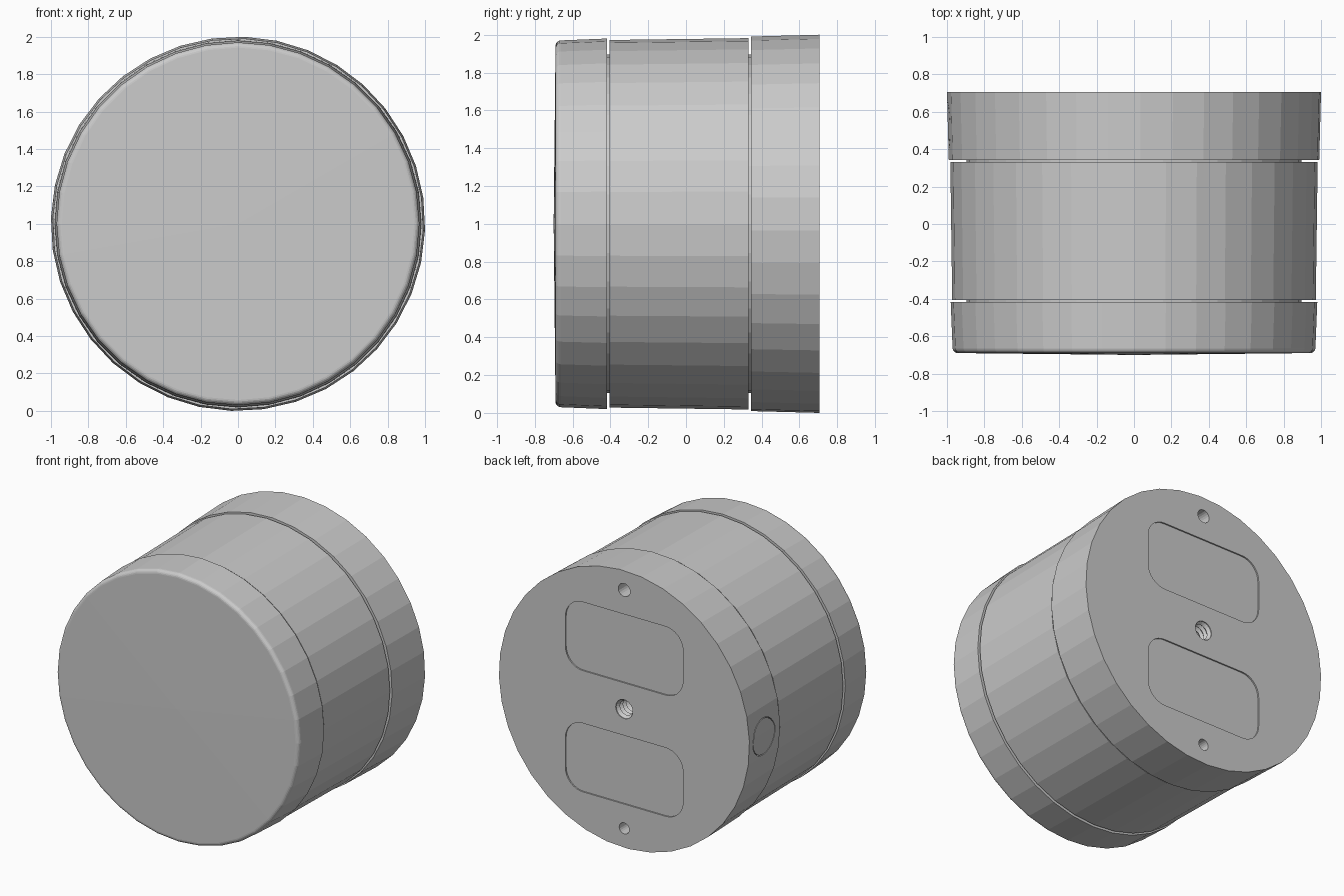
import bpy, bmesh, math

if "Cube" in bpy.data.objects:
    bpy.data.objects.remove(bpy.data.objects["Cube"])

CZ = 1.0      # height of the round body's axis
BACK = 0.705  # y of the flat back face


def finish(name, bm):
    bmesh.ops.recalc_face_normals(bm, faces=bm.faces)
    me = bpy.data.meshes.new(name)
    bm.to_mesh(me)
    bm.free()
    ob = bpy.data.objects.new(name, me)
    bpy.context.collection.objects.link(ob)
    return ob


def lathe(name, profile, sides=36, phase=0.0, x=0.0, z=CZ):
    """Revolve (radius, y) points around a y axis; radius 0 makes a pole."""
    bm = bmesh.new()
    rings = []
    for r, y in profile:
        if r == 0:
            rings.append([bm.verts.new((x, y, z))])
            continue
        rings.append([bm.verts.new((x + r * math.cos(phase + math.tau * i / sides), y,
                                    z + r * math.sin(phase + math.tau * i / sides)))
                      for i in range(sides)])
    for a, b in zip(rings, rings[1:]):
        for i in range(sides):
            j = (i + 1) % sides
            quad = [a[i % len(a)], a[j % len(a)], b[j % len(b)], b[i % len(b)]]
            bm.faces.new(list(dict.fromkeys(quad)))
    # close solid ends
    for ring in (rings[0], rings[-1]):
        if len(ring) > 1:
            bm.faces.new(ring)
    return finish(name, bm)


def rounded_slab(name, hx, z0, z1, rad, y0, y1):
    bm = bmesh.new()
    pts = []
    corners = [(hx - rad, z1 - rad), (-hx + rad, z1 - rad),
               (-hx + rad, z0 + rad), (hx - rad, z0 + rad)]
    for k, (cx, cz) in enumerate(corners):
        for s in range(9):
            a = math.pi / 2 * (k + s / 8)
            pts.append(bm.verts.new((cx + rad * math.cos(a), y0, cz + rad * math.sin(a))))
    face = bm.faces.new(pts)
    new = bmesh.ops.extrude_face_region(bm, geom=[face])["geom"]
    bmesh.ops.translate(bm, vec=(0, y1 - y0, 0),
                        verts=[v for v in new if isinstance(v, bmesh.types.BMVert)])
    return finish(name, bm)


def side_ring(name, y, outer, inner, x0, x1, n=32):
    """Square-section tube along x, used to cut the round seam on the side."""
    bm = bmesh.new()
    loops = [[bm.verts.new((x, y + r * math.cos(math.tau * i / n), CZ + r * math.sin(math.tau * i / n)))
              for i in range(n)]
             for r, x in ((outer, x0), (outer, x1), (inner, x1), (inner, x0))]
    for k in range(4):
        a, b = loops[k], loops[(k + 1) % 4]
        for i in range(n):
            j = (i + 1) % n
            bm.faces.new((a[i], a[j], b[j], b[i]))
    return finish(name, bm)


def cut(target, cutter):
    cutter.hide_render = True
    mod = target.modifiers.new("cut", 'BOOLEAN')
    mod.operation, mod.solver, mod.object = 'DIFFERENCE', 'EXACT', cutter
    bpy.context.view_layer.objects.active = target
    bpy.ops.object.modifier_apply(modifier=mod.name)
    bpy.data.objects.remove(cutter, do_unlink=True)


# front cap: slightly domed face with a rounded rim
rim = [(0.942 + 0.028 * math.sin(a), -0.662 - 0.028 * math.cos(a))
       for a in (math.pi / 2 * i / 5 for i in range(6))]
lathe("front_cap", [(0, -0.7)] + rim + [(0.98, -0.417), (0, -0.417)])

# middle drum, tapering toward the front
lathe("middle_drum", [(0, -0.405), (0.972, -0.405), (0.982, 0.331), (0, 0.331)])

# inner core seen in the two seams
lathe("inner_core", [(0, -0.43), (0.895, -0.43), (0.895, 0.36), (0, 0.36)])

# back ring
back = lathe("back_base", [(0.991, 0.343), (1.0006, BACK)], phase=math.radians(-2))

# two shallow rounded recesses on the back
for side, (z0, z1) in enumerate(((0.19, 0.685), (-0.685, -0.19))):
    cut(back, rounded_slab(f"recess_{side}", 0.47, CZ + z0, CZ + z1, 0.14, BACK - 0.01, BACK + 0.05))

# screw holes above and below the centre
for z, r in ((0.86, 0.047), (-0.86, 0.04)):
    cut(back, lathe("screw_hole", [(r, BACK - 0.15), (r, BACK + 0.05)], 20, z=CZ + z))

# threaded centre hole
thread = [(0.05, BACK - 0.24)]
for i in range(6):
    y = BACK - 0.22 + i * 0.035
    thread += [(0.068, y), (0.052, y + 0.0175)]
thread += [(0.068, BACK - 0.006), (0.068, BACK + 0.05)]
cut(back, lathe("thread_hole", thread, 24))

# round plug seam on the left side
cut(back, side_ring("plug_seam", 0.53, 0.132, 0.127, -1.1, -0.965))
